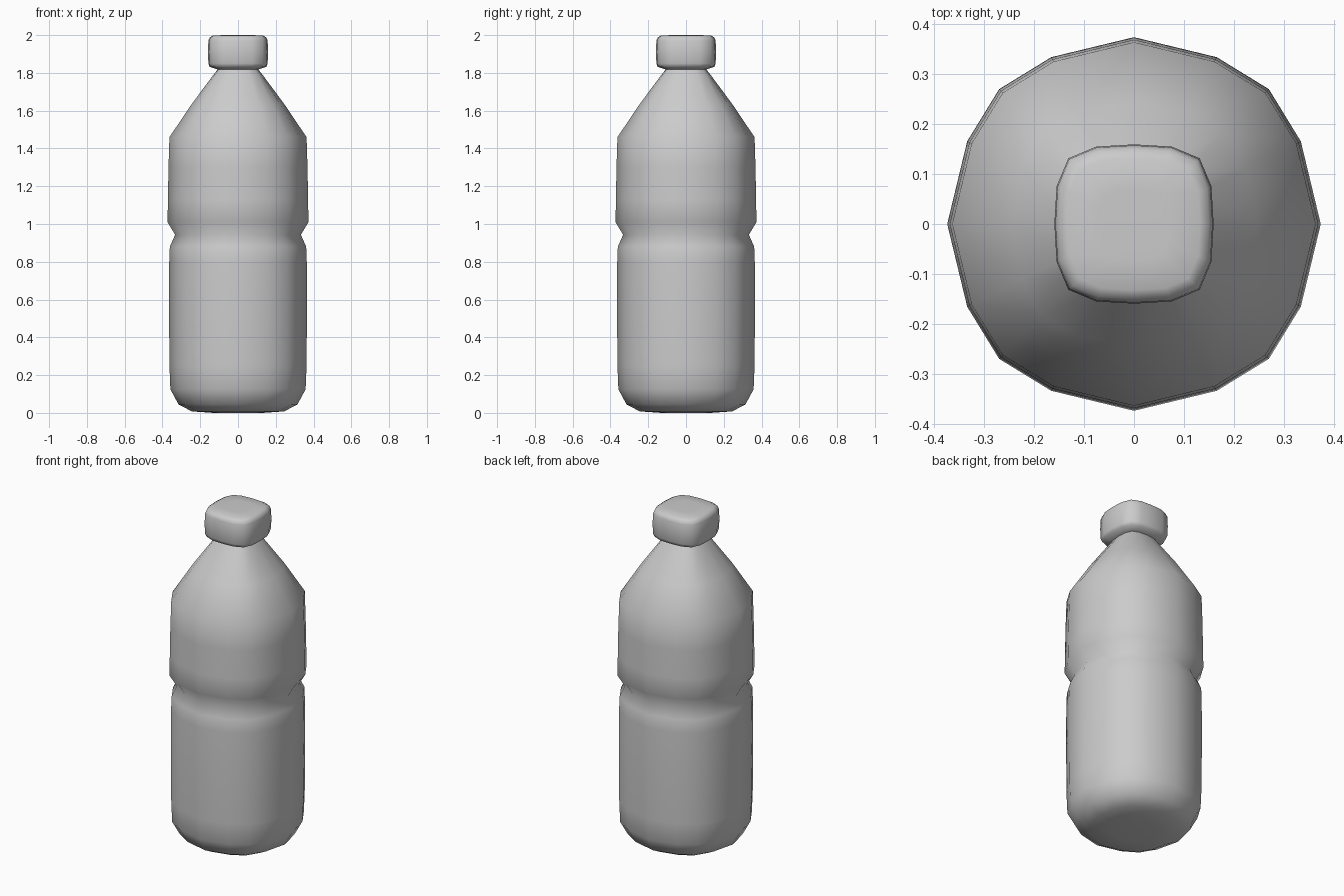
import bpy, bmesh, math

if "Cube" in bpy.data.objects:
    bpy.data.objects.remove(bpy.data.objects["Cube"])

# One quadrant of the 16-sided cross-section (half width = 1)
ROUND = [(1, 0), (0.893, 0.443), (0.722, 0.722), (0.443, 0.893)]
SQUARE = [(1, 0), (0.972, 0.475), (0.825, 0.825), (0.475, 0.972)]


def ring(bm, r, z, square):
    """Ring of half width r, blended from round to rounded square."""
    verts = []
    for q in range(4):
        c, s = [(1, 0), (0, 1), (-1, 0), (0, -1)][q]
        for a, b in zip(ROUND, SQUARE):
            x = r * (a[0] + (b[0] - a[0]) * square)
            y = r * (a[1] + (b[1] - a[1]) * square)
            verts.append(bm.verts.new((x * c - y * s, x * s + y * c, z)))
    return verts


def loft(name, profile, close_start=False, close_end=False):
    bm = bmesh.new()
    rings = [ring(bm, *p) for p in profile]
    for lo, hi in zip(rings, rings[1:]):
        for i in range(16):
            j = (i + 1) % 16
            bm.faces.new((lo[i], lo[j], hi[j], hi[i]))
    if close_start:
        bm.faces.new(rings[0][::-1])
    if close_end:
        bm.faces.new(rings[-1])
    bmesh.ops.recalc_face_normals(bm, faces=bm.faces)
    mesh = bpy.data.meshes.new(name)
    bm.to_mesh(mesh)
    bm.free()
    for p in mesh.polygons:
        p.use_smooth = True
    obj = bpy.data.objects.new(name, mesh)
    bpy.context.collection.objects.link(obj)
    return obj


# Bottle body: (half width, height, squareness)
loft("bottle_body", [
    (0.13, 0.0, 0), (0.245, 0.008, 0), (0.315, 0.045, 0), (0.358, 0.125, 0),
    (0.363, 0.25, 0), (0.365, 0.55, 0), (0.364, 0.80, 0), (0.361, 0.88, 0),
    (0.333, 0.943, 0), (0.373, 1.01, 0), (0.371, 1.13, 0), (0.368, 1.30, 0),
    (0.363, 1.46, 0), (0.245, 1.635, 0.25), (0.13, 1.79, 0.7),
    (0.108, 1.818, 0.9)], close_start=True)

# Screw cap
loft("cap", [
    (0.108, 1.818, 0.9), (0.150, 1.832, 1), (0.157, 1.85, 1), (0.159, 1.91, 1),
    (0.157, 1.97, 1), (0.150, 1.988, 1), (0.132, 1.998, 1), (0.07, 2.0, 1)],
    close_end=True)
